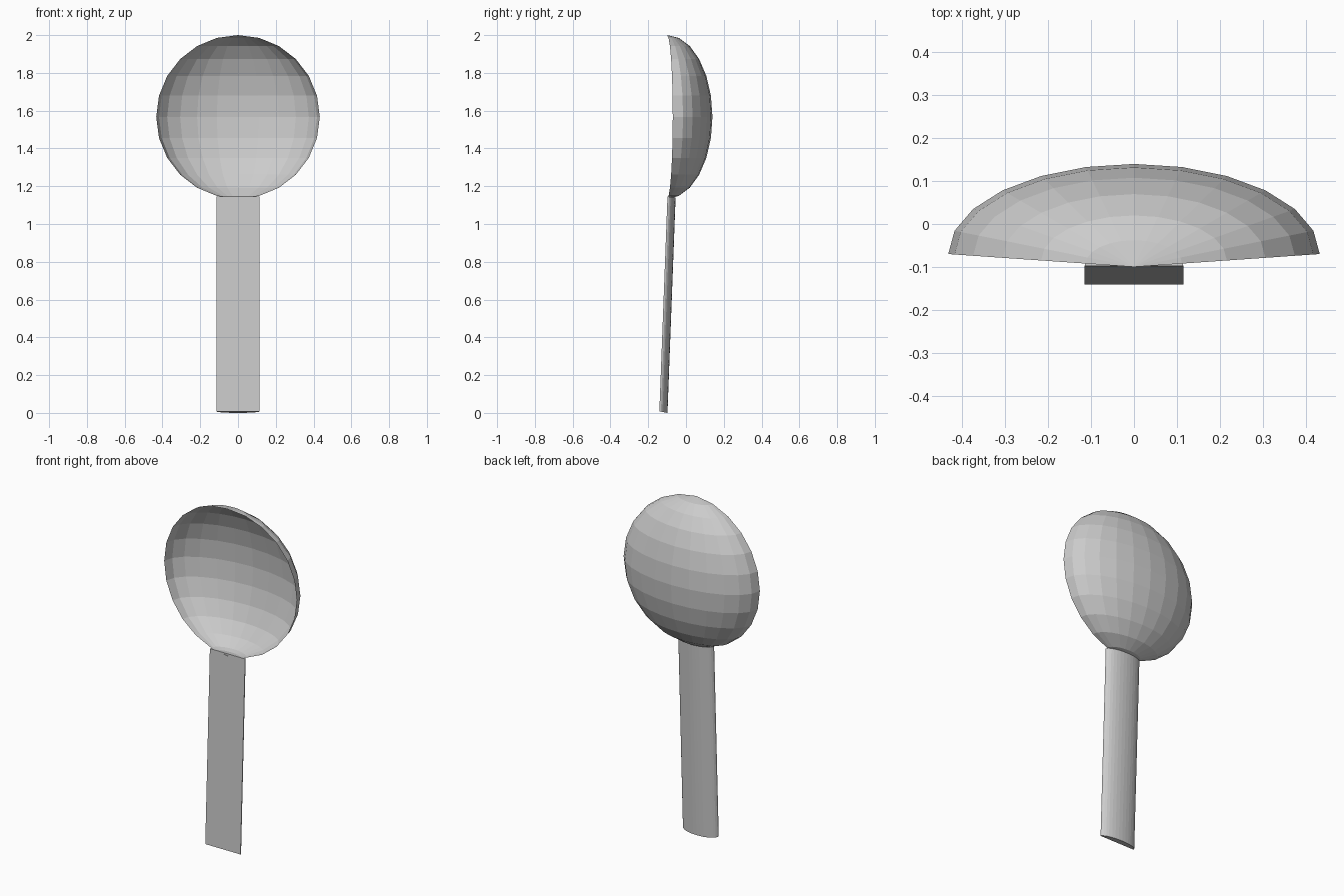
import bpy
import bmesh
from math import sin, cos, pi, sqrt

cube = bpy.data.objects.get("Cube")
if cube:
    bpy.data.objects.remove(cube, do_unlink=True)

metal = bpy.data.materials.new("grey_metal")
metal.use_nodes = True
GREY = (0.6, 0.6, 0.6, 1.0)
metal.diffuse_color = GREY
metal.node_tree.nodes["Principled BSDF"].inputs["Base Color"].default_value = GREY


def make_object(name, bm):
    mesh = bpy.data.meshes.new(name)
    bm.to_mesh(mesh)
    bm.free()
    mesh.materials.append(metal)
    obj = bpy.data.objects.new(name, mesh)
    bpy.context.collection.objects.link(obj)
    return obj


# Bowl: the back half of a sphere, flattened, with its rim curving back at mid height
RADIUS = 0.433
bm = bmesh.new()
bmesh.ops.create_uvsphere(bm, u_segments=24, v_segments=12, radius=1)
front = [v for v in bm.verts if v.co.y < -0.01]
bmesh.ops.delete(bm, geom=front, context="VERTS")
for v in bm.verts:
    ring = sqrt(max(0, 1 - v.co.z ** 2))
    v.co = (RADIUS * v.co.x,
            -0.1 + 0.03 * ring + 0.21 * v.co.y,
            2 - RADIUS + RADIUS * v.co.z)
make_object("bowl", bm)

# Handle: a half-round bar, flat side forward, leaning back towards the bowl
STEPS = 16
HALF_WIDTH, DEPTH = 0.115, 0.043
bm = bmesh.new()


def end_loop(y, z, drop):
    loop = []
    for i in range(STEPS + 1):
        a = pi * i / STEPS
        loop.append(bm.verts.new((HALF_WIDTH * cos(a), y + DEPTH * sin(a), z - drop * sin(a))))
    return loop


bottom = end_loop(-0.141, 0.008, 0.008)
top = end_loop(-0.098, 1.145, 0.004)
bm.faces.new(bottom)
bm.faces.new(top)
for i in range(STEPS + 1):
    j = (i + 1) % (STEPS + 1)
    bm.faces.new((bottom[i], bottom[j], top[j], top[i]))
bmesh.ops.recalc_face_normals(bm, faces=bm.faces)
make_object("handle", bm)
